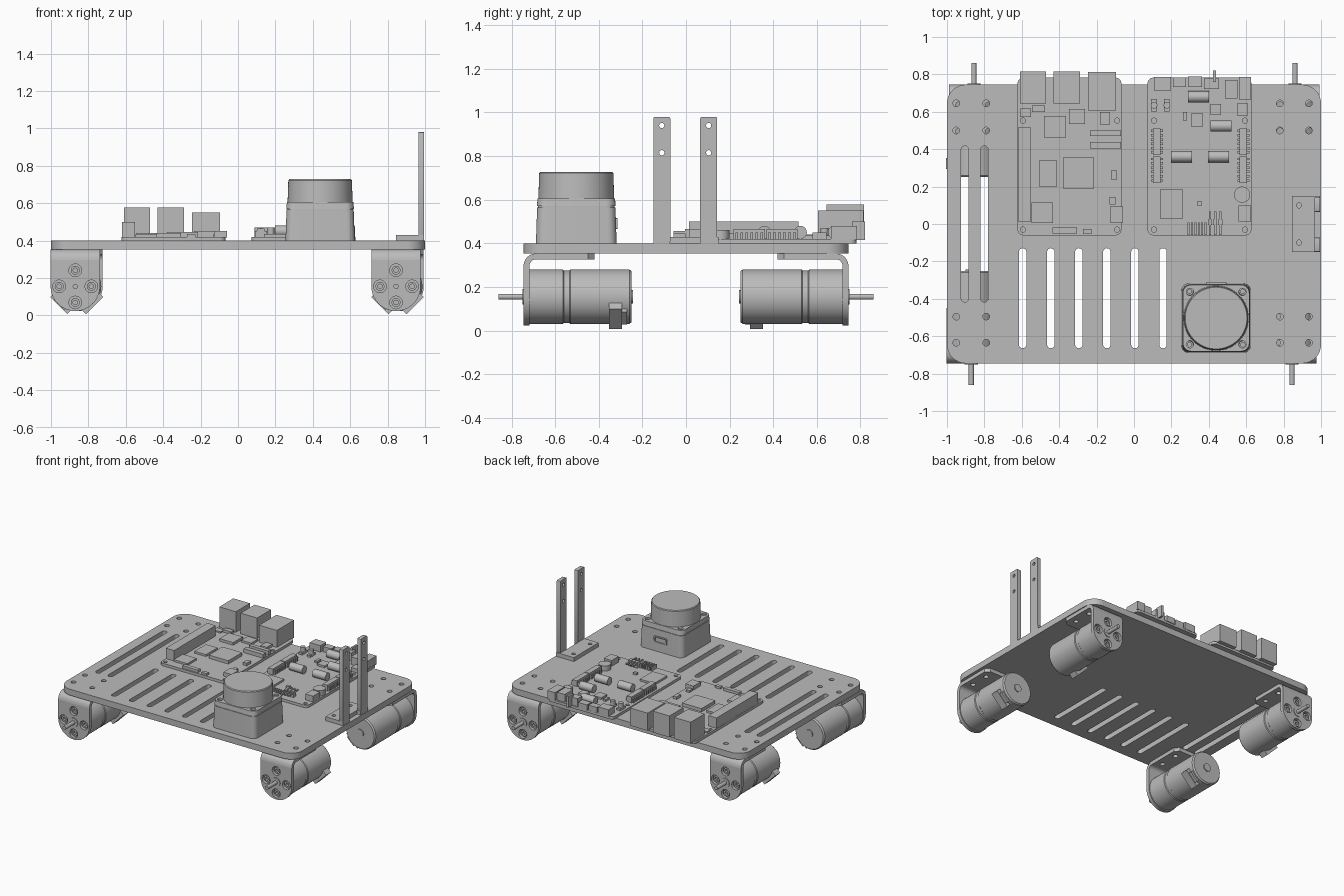
import bpy, bmesh, math
from mathutils import Matrix, Vector

if "Cube" in bpy.data.objects:
    bpy.data.objects.remove(bpy.data.objects["Cube"])

grey = bpy.data.materials.new("plain grey")
grey.use_nodes = True
colour = (0.5, 0.5, 0.5, 1)
grey.diffuse_color = colour
grey.node_tree.nodes["Principled BSDF"].inputs["Base Color"].default_value = colour

parts = []
HERE = Matrix.Identity(4)
# Turns a drawing in (x, z) so that its depth runs along +y
UPRIGHT = Matrix(((1, 0, 0, 0), (0, 0, 1, 0), (0, 1, 0, 0), (0, 0, 0, 1)))
# Turns a drawing in (y, z) so that its depth runs along +x
SIDEWAYS = Matrix(((0, 0, 1, 0), (1, 0, 0, 0), (0, 1, 0, 0), (0, 0, 0, 1)))


def finish(name, bm, matrix=HERE):
    """Clean a bmesh, place it and make it an object."""
    bmesh.ops.remove_doubles(bm, verts=bm.verts, dist=0.0002)
    bm.transform(matrix)
    bmesh.ops.recalc_face_normals(bm, faces=bm.faces)
    mesh = bpy.data.meshes.new(name)
    bm.to_mesh(mesh)
    bm.free()
    mesh.materials.append(grey)
    obj = bpy.data.objects.new(name, mesh)
    bpy.context.collection.objects.link(obj)
    parts.append(obj)
    return obj


def circle(x, y, r, n=20):
    return [(x + r * math.cos(math.tau * i / n), y + r * math.sin(math.tau * i / n))
            for i in range(n)]


def rounded(x, y, w, d, r, n=6):
    """Rounded rectangle centred on x, y."""
    points = []
    for k, (sx, sy) in enumerate(((1, 1), (-1, 1), (-1, -1), (1, -1))):
        for i in range(n + 1):
            a = math.pi / 2 * (k + i / n)
            points.append((x + sx * (w / 2 - r) + r * math.cos(a),
                           y + sy * (d / 2 - r) + r * math.sin(a)))
    return points


def prism(name, outline, low, high, holes=(), matrix=HERE, taper=1, centre=(0, 0)):
    """Extrude an outline, with holes, from low to high."""
    curve = bpy.data.curves.new(name, "CURVE")
    curve.dimensions = "2D"
    curve.fill_mode = "BOTH"
    curve.extrude = (high - low) / 2
    for loop in [outline, *holes]:
        spline = curve.splines.new("POLY")
        spline.points.add(len(loop) - 1)
        for point, (x, y) in zip(spline.points, loop):
            point.co = (x, y, 0, 1)
        spline.use_cyclic_u = True
    helper = bpy.data.objects.new(name + " outline", curve)
    bpy.context.collection.objects.link(helper)
    graph = bpy.context.evaluated_depsgraph_get()
    bm = bmesh.new()
    flat = bpy.data.meshes.new_from_object(helper.evaluated_get(graph))
    bm.from_mesh(flat)
    bpy.data.objects.remove(helper)
    bpy.data.meshes.remove(flat)
    for v in bm.verts:
        if v.co.z > 0:
            for axis in (0, 1):
                v.co[axis] = centre[axis] + (v.co[axis] - centre[axis]) * taper
        v.co.z += (high + low) / 2
    return finish(name, bm, matrix)


def box(name, x, y, w, d, low, high, matrix=HERE):
    """Box centred on x, y."""
    bm = bmesh.new()
    bmesh.ops.create_cube(bm, size=1)
    bm.transform(Matrix.Translation((x, y, (low + high) / 2)) @ Matrix.Diagonal((w, d, high - low, 1)))
    return finish(name, bm, matrix)


def lathe(name, profile, matrix=HERE, steps=40):
    """Spin (radius, height) pairs around z."""
    bm = bmesh.new()
    verts = [bm.verts.new((r, 0, h)) for r, h in profile]
    edges = [bm.edges.new(pair) for pair in zip(verts, verts[1:])]
    bmesh.ops.spin(bm, geom=verts + edges, cent=(0, 0, 0), axis=(0, 0, 1),
                   angle=math.tau, steps=steps)
    return finish(name, bm, matrix)


def drum(name, r, low, high, matrix=HERE, steps=20):
    return lathe(name, [(0, low), (r, low), (r, high), (0, high)], matrix, steps)


# Deck plate with slots and bolt holes
DECK = 0.4
holes = [rounded(-0.595 + 0.15 * i, -0.397, 0.04, 0.535, 0.02) for i in range(6)]
holes += [rounded(x, 0, 0.04, 0.835, 0.02) for x in (-0.904, -0.8)]
holes += [circle(x, y, 0.018, 14) for x in (-0.95, -0.79, 0.78, 0.935)
          for y in (-0.635, -0.495, 0.5, 0.645)]
prism("deck_plate", rounded(0, 0, 2, 1.49, 0.1, 8), 0.353, DECK, holes)


# Gear motor with its angle bracket; the shaft points to -y before turning
def motor(label, x, turn):
    place = Matrix.Translation((x, 0, 0)) @ Matrix.Rotation(turn, 4, "Z")
    upright = place @ UPRIGHT
    axis = upright @ Matrix.Translation((0, 0.155, 0))
    r, half = 0.125, 0.132
    lathe(label + "_motor_body", [
        (0, -0.72), (r, -0.72), (r, -0.565), (r - 0.005, -0.56), (r - 0.005, -0.535),
        (r, -0.53), (r, -0.26), (r - 0.008, -0.25), (0, -0.25)], axis, 48)
    drum(label + "_motor_boss", 0.03, -0.25, -0.243, axis)
    drum(label + "_shaft_collar", 0.035, -0.73, -0.75, axis)
    drum(label + "_shaft", 0.014, -0.86, -0.72, axis, 14)
    bolts = [(0.086, 0), (-0.086, 0), (0, 0.086), (0, -0.086)]
    for bx, bz in bolts:
        lathe(label + "_bolt", [(0.012, -0.72), (0.012, -0.735), (0.024, -0.735), (0.024, -0.72)],
              axis @ Matrix.Translation((bx, bz, 0)), 14)
    # Terminal block set diagonally
    tilt = axis @ Matrix.Rotation(-math.pi / 4, 4, "Z")
    box(label + "_terminal_block", 0.117, 0, 0.056, 0.13, -0.353, -0.293, tilt)
    box(label + "_terminal_plug", 0.09, 0, 0.1, 0.08, -0.345, -0.27, tilt)
    # Bracket: face, bend and flange
    arc = [(half * math.cos(a), 0.155 + half * math.sin(a))
           for a in (math.pi * (1 + i / 20) for i in range(21))]
    cuts = [circle(bx, bz + 0.155, 0.034) for bx, bz in bolts]
    prism(label + "_bracket_face", [(-half, 0.295)] + arc + [(half, 0.295)],
          -0.745, -0.718, cuts, upright)
    bend = [(-0.69 - q * math.cos(math.pi / 2 * i / 6), 0.295 + (q + 0.003) * math.sin(math.pi / 2 * i / 6))
            for q, order in ((0.055, range(7)), (0.028, range(6, -1, -1))) for i in order]
    prism(label + "_bracket_bend", bend, -half, half, (), place @ SIDEWAYS)
    cuts = [circle(bx, by, 0.018, 14) for bx in (-0.08, 0.08) for by in (-0.635, -0.495)]
    prism(label + "_bracket_flange", [(-half, -0.69), (half, -0.69), (half, -0.45), (half - 0.03, -0.42),
          (0.03 - half, -0.42), (-half, -0.45)], 0.325, 0.353, cuts, place)


motor("front_right", -0.87, 0)
motor("front_left", 0.845, 0)
motor("back_right", -0.856, math.pi)
motor("back_left", 0.861, math.pi)

# Scanner: tapered base, lid with screws, round head
sx, sy = 0.439, -0.503
prism("scanner_base", rounded(sx, sy, 0.37, 0.37, 0.04), DECK, 0.565, (), HERE, 0.97, (sx, sy))
corners = [(sx + i * 0.143, sy + j * 0.143) for i in (-1, 1) for j in (-1, 1)]
prism("scanner_lid", rounded(sx, sy, 0.362, 0.362, 0.045), 0.57, 0.605,
      [circle(x, y, 0.02, 14) for x, y in corners], HERE, 0.98, (sx, sy))
prism("scanner_seam", rounded(sx, sy, 0.35, 0.35, 0.04), 0.56, 0.575)
for x, y in corners:
    drum("scanner_screw", 0.014, 0.57, 0.595, Matrix.Translation((x, y, 0)), 12)
lathe("scanner_head", [(0, 0.6), (0.174, 0.6), (0.17, 0.722), (0.165, 0.728), (0, 0.728)],
      Matrix.Translation((sx, sy, 0)), 64)
prism("scanner_port", rounded(sx, 0.49, 0.11, 0.05, 0.008), sy + 0.17, sy + 0.19,
      [rounded(sx, 0.49, 0.09, 0.034, 0.006)], UPRIGHT)

# Post bracket on the left edge
prism("post_foot", [(0.845, -0.15), (0.995, -0.15), (0.995, -0.073), (0.965, -0.073),
      (0.965, 0.064), (0.995, 0.064), (0.995, 0.15), (0.845, 0.15)], DECK, 0.43,
      [circle(0.882, y, 0.014, 14) for y in (-0.1, 0.1)])
for y in (-0.111, 0.104):
    prism("post", rounded(y, 0.69, 0.078, 0.58, 0.008, 2), 0.965, 0.995,
          [circle(y, z, 0.012, 14) for z in (0.815, 0.94)], SIDEWAYS)


# Circuit boards
TOP = 0.42


def board(name, x, hole_xs):
    prism(name, rounded(x, 0.361, 0.555, 0.843, 0.03), DECK, TOP,
          [circle(hx, hy, 0.014, 14) for hx in hole_xs for hy in (-0.03, 0.553)])


def components(name, table):
    """Each row: x, y, width, depth, height above the board."""
    for x, y, w, d, h in table:
        box(name, x, y, w, d, TOP - 0.005, TOP + h)


board("computer_board", -0.345, (-0.594, -0.09))
components("computer_port", [
    (-0.54, .73, .14, .17, .158), (-.36, .73, .14, .17, .158), (-.17, .71, .15, .208, .13),
    (-.094, .05, .07, .085, .03), (-.37, -.035, .13, .03, .02)])
components("pin_header", [(-.586, .265, .07, .503, .08)])
components("computer_chip", [
    (-.297, .272, .166, .166, .025), (-.46, .27, .098, .14, .015), (-.422, .52, .116, .117, .02),
    (-.49, .06, .116, .11, .015), (-.153, .485, .165, .03, .03), (-.153, .422, .165, .035, .03),
    (-.305, .575, .085, .08, .015), (-.155, .565, .055, .065, .02), (-.107, .262, .03, .05, .02),
    (-.115, .125, .03, .04, .015), (-.51, .615, .07, .035, .02), (-.58, .595, .06, .045, .01),
    (-.25, -.04, .045, .028, .015)])

board("control_board", 0.35, (0.107, 0.593))
components("control_port", [
    (.152, .75, .09, .07, .05), (.243, .757, .07, .05, .04), (.326, .76, .075, .055, .04),
    (.415, .75, .08, .055, .06), (.52, .72, .065, .1, .06), (.593, .725, .064, .12, .06),
    (.593, .057, .066, .085, .045), (.43, .79, .015, .06, .08)])
components("control_chip", [
    (.2, .107, .123, .155, .015), (.337, .555, .065, .07, .015), (.58, .612, .06, .064, .03),
    (.437, .612, .055, .06, .03), (.35, .11, .028, .022, .015), (.273, .575, .022, .045, .015)])

# Plug rows down both sides, with raised contacts
for x in (0.122, 0.585):
    for y in (0.29, 0.44):
        box("plug_row", x, y, 0.04, 0.143, TOP, TOP + 0.045)
        for i in range(6):
            box("plug_contact", x, y + 0.023 * (i - 2.5), 0.064, 0.013, TOP, TOP + 0.03)

# Coils lying down, upright capacitors, buzzer
for x, y in ((0.345, 0.68), (0.466, 0.524), (0.254, 0.36), (0.451, 0.36)):
    drum("coil", 0.03, -0.056, 0.056,
         Matrix.Translation((x, y, TOP + 0.03)) @ Matrix.Rotation(math.pi / 2, 4, "Y"))
for x in (0.107, 0.176):
    drum("capacitor", 0.018, TOP, TOP + 0.05, Matrix.Translation((x, 0.635, 0)), 14)
    box("capacitor_foot", x, 0.635, 0.03, 0.065, TOP, TOP + 0.015)
drum("buzzer", 0.043, TOP, TOP + 0.04, Matrix.Translation((0.578, 0.157, 0)), 28)

# Bare pins at the front of the control board
for i in range(6):
    box("short_pin", 0.292 + 0.018 * i, -0.025, 0.01, 0.065, TOP, TOP + 0.03)
for i in range(3):
    box("long_pin", 0.407 + 0.027 * i, 0.005, 0.012, 0.125, TOP + 0.025, TOP + 0.037)
    box("pin_base", 0.407 + 0.027 * i, 0.01, 0.022, 0.03, TOP, TOP + 0.045)

# Smooth the round parts and keep edges sharp
for obj in parts:
    obj.select_set(True)
bpy.context.view_layer.objects.active = parts[0]
bpy.ops.object.shade_smooth_by_angle(angle=math.radians(30))
